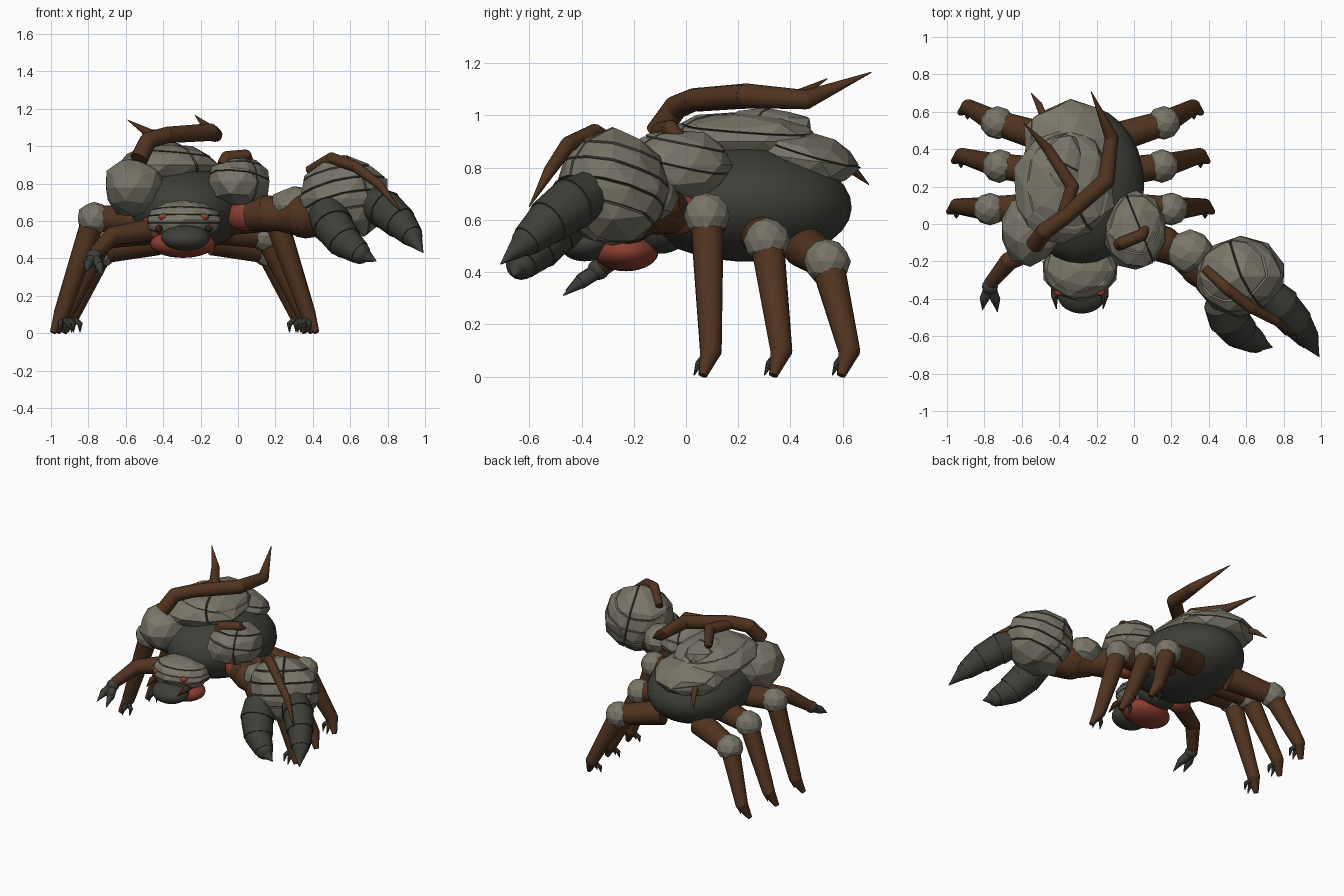
import bpy, bmesh, random
from math import radians
from mathutils import Vector, Matrix, Euler

random.seed(7)
if "Cube" in bpy.data.objects:
    bpy.data.objects.remove(bpy.data.objects["Cube"])


def material(name, rgb):
    m = bpy.data.materials.new(name)
    m.use_nodes = True
    m.diffuse_color = (*rgb, 1)
    bsdf = m.node_tree.nodes["Principled BSDF"]
    bsdf.inputs["Base Color"].default_value = (*rgb, 1)
    bsdf.inputs["Roughness"].default_value = 0.8
    return m


ROCK = material("grey_rock", (0.19, 0.18, 0.14))
DARK = material("dark_hide", (0.047, 0.049, 0.04))
BROWN = material("brown_chitin", (0.082, 0.034, 0.014))
RED = material("red_flesh", (0.26, 0.048, 0.03))
CRACK = material("crack_shadow", (0.07, 0.066, 0.052))


def finish(bm, name, mats, smooth=None):
    me = bpy.data.meshes.new(name)
    bm.to_mesh(me)
    bm.free()
    for m in mats:
        me.materials.append(m)
    ob = bpy.data.objects.new(name, me)
    bpy.context.collection.objects.link(ob)
    if smooth:
        bpy.ops.object.select_all(action="DESELECT")
        ob.select_set(True)
        bpy.context.view_layer.objects.active = ob
        bpy.ops.object.shade_smooth_by_angle(angle=radians(smooth))


def placed(centre, radii, tilt):
    rot = Euler([radians(a) for a in tilt]).to_matrix().to_4x4()
    return Matrix.Translation(centre) @ rot @ Matrix.Diagonal((*radii, 1))


# Smooth rounded part
def blob(name, centre, radii, mat, tilt=(0, 0, 0)):
    bm = bmesh.new()
    bmesh.ops.create_uvsphere(bm, u_segments=28, v_segments=16, radius=1,
                              matrix=placed(centre, radii, tilt))
    finish(bm, name, [mat], 50)


# Faceted boulder; each crack is a (normal, offset) plane cut into a sunken dark strip
def rock(name, centre, radii, cracks=(), tilt=(0, 0, 0), rough=0.06):
    bm = bmesh.new()
    bmesh.ops.create_icosphere(bm, subdivisions=2, radius=1)
    for v in bm.verts:
        v.co *= 1.01 + random.uniform(-rough, rough)
    w = 0.022
    for normal, offset in cracks:
        n = Vector(normal).normalized()
        for d in (-w, 0, w):
            bmesh.ops.bisect_plane(bm, geom=bm.verts[:] + bm.edges[:] + bm.faces[:],
                                   plane_co=n * (offset + d), plane_no=n, dist=1e-5)
        for v in bm.verts:
            if abs(v.co.dot(n) - offset) < w * 0.5:
                v.co *= 0.95
        for f in bm.faces:
            if abs(f.calc_center_median().dot(n) - offset) < w:
                f.material_index = 1
    bmesh.ops.transform(bm, matrix=placed(centre, radii, tilt), verts=bm.verts)
    finish(bm, name, [ROCK, CRACK])


# Jointed limb or horn: tapered segments with a ball at every joint;
# flare above 1 lets each segment overhang the next one
def limb(name, points, radii, mat, flare=1.0, sides=14):
    bm = bmesh.new()
    pts = [Vector(p) for p in points]
    for i, (a, b) in enumerate(zip(pts, pts[1:])):
        axis = b - a
        mat4 = Matrix.Translation((a + b) / 2) @ axis.to_track_quat("Z", "Y").to_matrix().to_4x4()
        end = radii[i + 1] * (flare if i < len(pts) - 2 else 1)
        bmesh.ops.create_cone(bm, cap_ends=True, segments=sides, radius1=radii[i],
                              radius2=max(end, 0.002), depth=axis.length, matrix=mat4)
        if i:
            bmesh.ops.create_uvsphere(bm, u_segments=sides, v_segments=8, radius=radii[i],
                                      matrix=Matrix.Translation(a))
    finish(bm, name, [mat], 40)


# Body and rocky shell
blob("body", (-0.28, 0.21, 0.665), (0.335, 0.425, 0.225), DARK, (-3, 0, 0))
rock("back_plate", (-0.38, 0.2, 0.9), (0.27, 0.32, 0.12),
     [((1, 0.3, 0.2), 0.35), ((0.2, 0.2, 1), 0.45)], rough=0.09)
rock("rear_plate", (-0.34, 0.45, 0.83), (0.25, 0.205, 0.105),
     [((0.2, 0.3, 1), 0.35)], (-8, 0, 0), 0.07)
rock("back_ridge", (-0.37, 0.3, 0.95), (0.11, 0.19, 0.08), [((0.3, 1, 0), 0.1)], rough=0.08)
rock("right_shoulder", (-0.555, -0.03, 0.78), (0.165, 0.19, 0.16))
rock("left_shoulder", (0.01, -0.04, 0.81), (0.17, 0.21, 0.14),
     [((0.15, 0.35, 1), 0.1), ((0, 0.3, 1), 0.6), ((1, 0.5, 0), 0.15)])

# Back horns and spikes
limb("main_horn", [(-0.53, -0.11, 0.93), (-0.48, -0.04, 1.03), (-0.38, 0.03, 1.06),
                   (-0.15, 0.23, 1.075), (-0.12, 0.46, 1.06), (-0.23, 0.71, 1.165)],
     [0.048, 0.046, 0.044, 0.047, 0.037, 0], BROWN)
limb("horn_branch", [(-0.38, 0.04, 1.05), (-0.33, 0.2, 1.06), (-0.46, 0.4, 1.06),
                     (-0.59, 0.54, 1.14)], [0.036, 0.036, 0.028, 0], BROWN)
limb("rear_spike", [(-0.48, 0.57, 0.83), (-0.51, 0.64, 0.79), (-0.55, 0.7, 0.735)],
     [0.022, 0.018, 0], BROWN)
limb("shoulder_horn", [(-0.08, -0.11, 0.9), (-0.06, -0.1, 0.94), (0.04, -0.06, 0.95),
                       (0.065, -0.02, 0.91)], [0.033, 0.034, 0.032, 0.022], BROWN)

# Head
rock("head", (-0.29, -0.25, 0.605), (0.205, 0.16, 0.105),
     [((0, 0, 1), -0.15), ((0, 0.1, 1), 0.2), ((0, 0.2, 1), 0.52)], rough=0.04)
blob("snout", (-0.28, -0.375, 0.51), (0.13, 0.105, 0.068), DARK, (8, 0, 0))
blob("jaw", (-0.295, -0.23, 0.478), (0.175, 0.125, 0.075), RED)
blob("neck", (-0.29, -0.1, 0.57), (0.14, 0.12, 0.1), DARK)
for side, sx in (("right", -1), ("left", 1)):
    x = -0.29 + sx * 0.11
    blob(side + "_eye", (x, -0.365, 0.622), (0.025, 0.02, 0.018), RED)
    limb(side + "_tusk", [(x + sx * 0.02, -0.3, 0.56), (x + sx * 0.025, -0.38, 0.56),
                          (x + sx * 0.015, -0.455, 0.54)], [0.022, 0.02, 0], BROWN, sides=8)

# Great claw arm
blob("arm_socket", (0.03, -0.03, 0.635), (0.1, 0.09, 0.09), RED, (0, 0, -35))
limb("upper_arm", [(0.07, -0.06, 0.63), (0.16, -0.11, 0.64), (0.27, -0.17, 0.62)],
     [0.084, 0.098, 0.072], BROWN, sides=20)
limb("forearm", [(0.23, -0.15, 0.615), (0.36, -0.22, 0.625), (0.5, -0.3, 0.65)],
     [0.075, 0.118, 0.12], BROWN, sides=20)
rock("elbow_rock", (0.3, -0.15, 0.685), (0.125, 0.115, 0.1))
rock("palm", (0.57, -0.28, 0.72), (0.245, 0.215, 0.225),
     [((-0.25, 0.25, 1), d) for d in (-0.45, -0.1, 0.25, 0.6)] + [((1, 0.4, 0.2), 0.2)], rough=0.04)
limb("lower_pincer", [(0.47, -0.42, 0.65), (0.51, -0.51, 0.57), (0.57, -0.58, 0.49),
                      (0.65, -0.63, 0.43), (0.74, -0.66, 0.385)],
     [0.1, 0.105, 0.09, 0.06, 0], DARK, 1.07)
limb("upper_pincer", [(0.72, -0.37, 0.7), (0.79, -0.44, 0.66), (0.87, -0.53, 0.59),
                      (0.93, -0.61, 0.52), (0.99, -0.71, 0.43)],
     [0.09, 0.1, 0.085, 0.058, 0], DARK, 1.07)
limb("palm_horn", [(0.38, -0.24, 0.87), (0.5, -0.35, 0.935), (0.63, -0.45, 0.89),
                   (0.76, -0.52, 0.79), (0.87, -0.6, 0.65)], [0.025, 0.032, 0.03, 0.024, 0], BROWN)

# Small right arm
blob("small_arm_socket", (-0.45, -0.08, 0.56), (0.08, 0.08, 0.07), RED)
limb("small_arm", [(-0.48, -0.1, 0.55), (-0.67, -0.2, 0.52), (-0.77, -0.32, 0.42)],
     [0.06, 0.05, 0.036], BROWN)
blob("small_hand", (-0.77, -0.335, 0.41), (0.042, 0.042, 0.04), DARK)
for name, dx, tip in (("outer", -0.02, (-0.81, -0.46, 0.33)), ("inner", 0.02, (-0.73, -0.47, 0.31))):
    mid = Vector((-0.77 + dx, -0.34, 0.41)).lerp(Vector(tip), 0.5)
    limb("small_claw_" + name, [(-0.77, -0.33, 0.41), mid, tip], [0.03, 0.025, 0], DARK, 1.07, 10)

# Walking legs, mirrored about the body's own middle:
# hip y, knee y, hip z, knee reach, knee z, foot reach, ankle y
LEGS = {"front": (0.09, 0.08, 0.6, 0.485, 0.615, 0.66, 0.095),
        "middle": (0.27, 0.31, 0.56, 0.435, 0.52, 0.635, 0.365),
        "rear": (0.45, 0.54, 0.5, 0.445, 0.44, 0.6, 0.625)}
MID = -0.285
for pair, (hip_y, y, hip_z, knee, knee_z, foot, ay) in LEGS.items():
    for side, sx in (("right", -1), ("left", 1)):
        def at(reach, py, z):
            return (MID + sx * reach, py, z)
        tag = f"{side}_{pair}_"
        ankle = at(foot, ay, 0.1)
        limb(tag + "thigh", [at(0.15, hip_y, hip_z), at(knee, y, knee_z)],
             [0.084, 0.068], BROWN, sides=18)
        rock(tag + "knee", at(knee, y, knee_z), (0.09, 0.088, 0.087), rough=0.03)
        limb(tag + "shin", [at(knee, y, knee_z), ankle, at(foot + 0.045, ay - 0.03, 0.004)],
             [0.065, 0.042, 0.016], BROWN)
        for i, (dx, dy) in enumerate(((0.005, -0.065), (-0.04, -0.045))):
            limb(f"{tag}toe_{i + 1}", [at(foot, ay - 0.01, 0.085),
                                       at(foot + dx, ay + dy * 0.7, 0.05),
                                       at(foot + dx, ay + dy, 0.004)], [0.02, 0.014, 0], DARK, sides=8)
